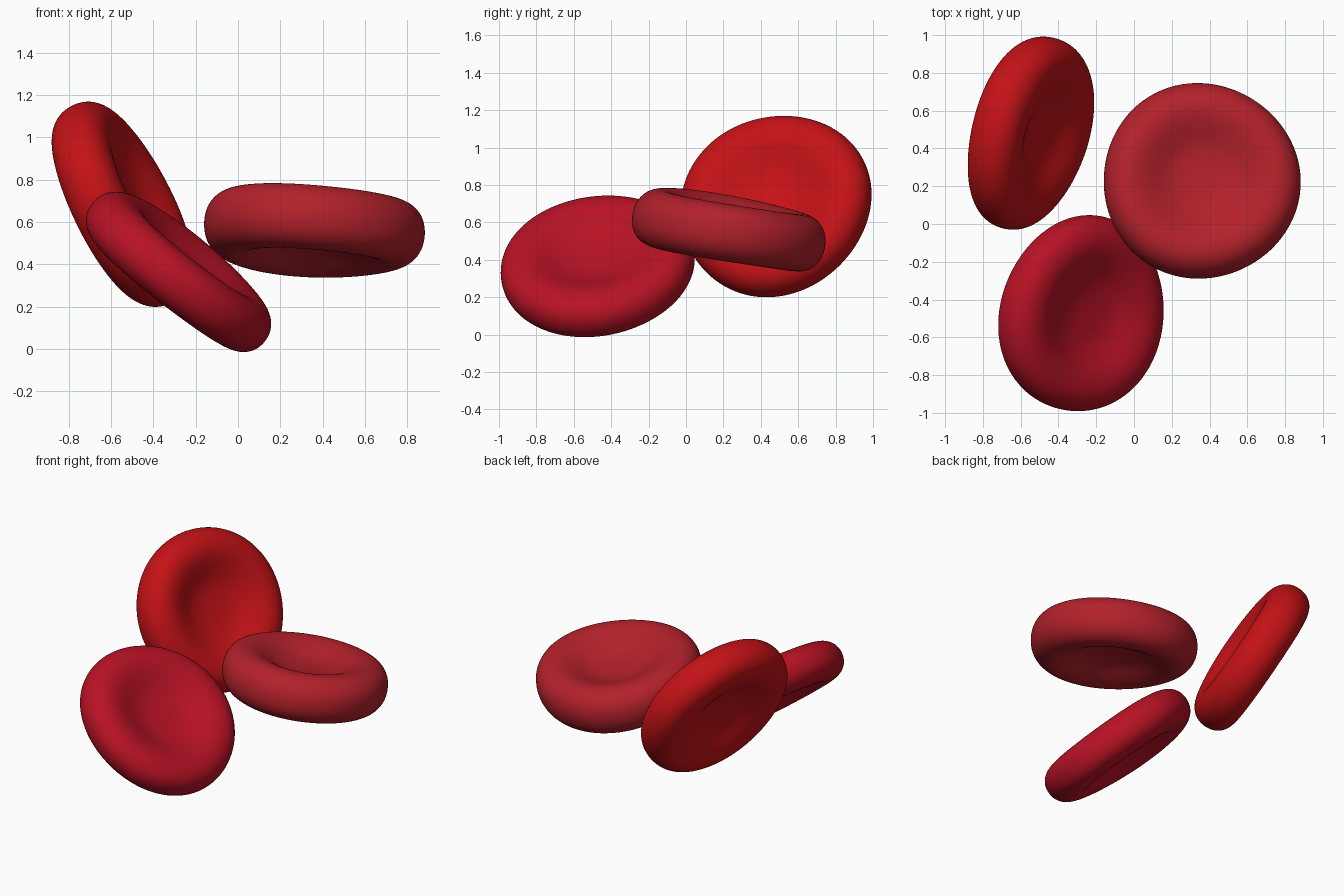
import bpy, bmesh, math
from mathutils import Vector

if "Cube" in bpy.data.objects:
    bpy.data.objects.remove(bpy.data.objects["Cube"])

# Upper half of the biconcave cross-section: radius, half thickness (unit radius, unit rim)
PROFILE = [(0.0, 0.36), (0.2, 0.38), (0.36, 0.50), (0.5, 0.76), (0.64, 0.99), (0.76, 1.04),
           (0.87, 0.93), (0.955, 0.65), (1.0, 0.26)]
SIDES = 40


def blood_cell(name, centre, normal, radius, rim, colour, bend, phase):
    bm = bmesh.new()
    section = PROFILE + [(r, -h) for r, h in reversed(PROFILE)]
    n = Vector(normal).normalized()
    turn = Vector((0, 0, 1)).rotation_difference(n)

    def place(r, h, a):
        # gentle saddle and three-lobed wobble, so the disc is not perfectly regular
        z = h * rim + bend * r * r * math.cos(2 * (a - phase))
        rr = r * radius * (1 + 0.012 * math.cos(3 * a + phase))
        p = turn @ Vector((rr * math.cos(a), rr * math.sin(a), z))
        return bm.verts.new(p + Vector(centre))

    rings = []
    for r, h in section:
        if r == 0:
            rings.append([place(0, h, 0)] * SIDES)
        else:
            rings.append([place(r, h, 2 * math.pi * i / SIDES) for i in range(SIDES)])
    for lower, upper in zip(rings[1:], rings):
        for i in range(SIDES):
            j = (i + 1) % SIDES
            loop = []
            for v in (upper[i], lower[i], lower[j], upper[j]):
                if v not in loop:
                    loop.append(v)
            bm.faces.new(loop)
    bmesh.ops.recalc_face_normals(bm, faces=bm.faces)
    for f in bm.faces:
        f.smooth = True

    me = bpy.data.meshes.new(name)
    bm.to_mesh(me)
    bm.free()
    ob = bpy.data.objects.new(name, me)
    bpy.context.collection.objects.link(ob)
    sub = ob.modifiers.new("smooth", 'SUBSURF')
    sub.levels = sub.render_levels = 2
    mat = bpy.data.materials.new(name + "_red")
    mat.diffuse_color = (*colour, 1)
    mat.use_nodes = True
    mat.node_tree.nodes["Principled BSDF"].inputs["Base Color"].default_value = mat.diffuse_color
    me.materials.append(mat)


# Back left cell, standing steeply
blood_cell("back_blood_cell", (-0.55, 0.48, 0.69), (0.86, -0.25, 0.44), 0.525, 0.135,
           (0.55, 0.006, 0.008), 0.008, 0.6)
# Front left cell, leaning
blood_cell("front_blood_cell", (-0.275, -0.477, 0.368), (0.62, -0.13, 0.77), 0.525, 0.125,
           (0.48, 0.006, 0.018), 0.008, 1.9)
# Right cell, lying almost flat and a little thicker
blood_cell("right_blood_cell", (0.355, 0.228, 0.562), (0.06, 0.17, 0.98), 0.525, 0.15,
           (0.45, 0.015, 0.024), 0.010, 0.3)
